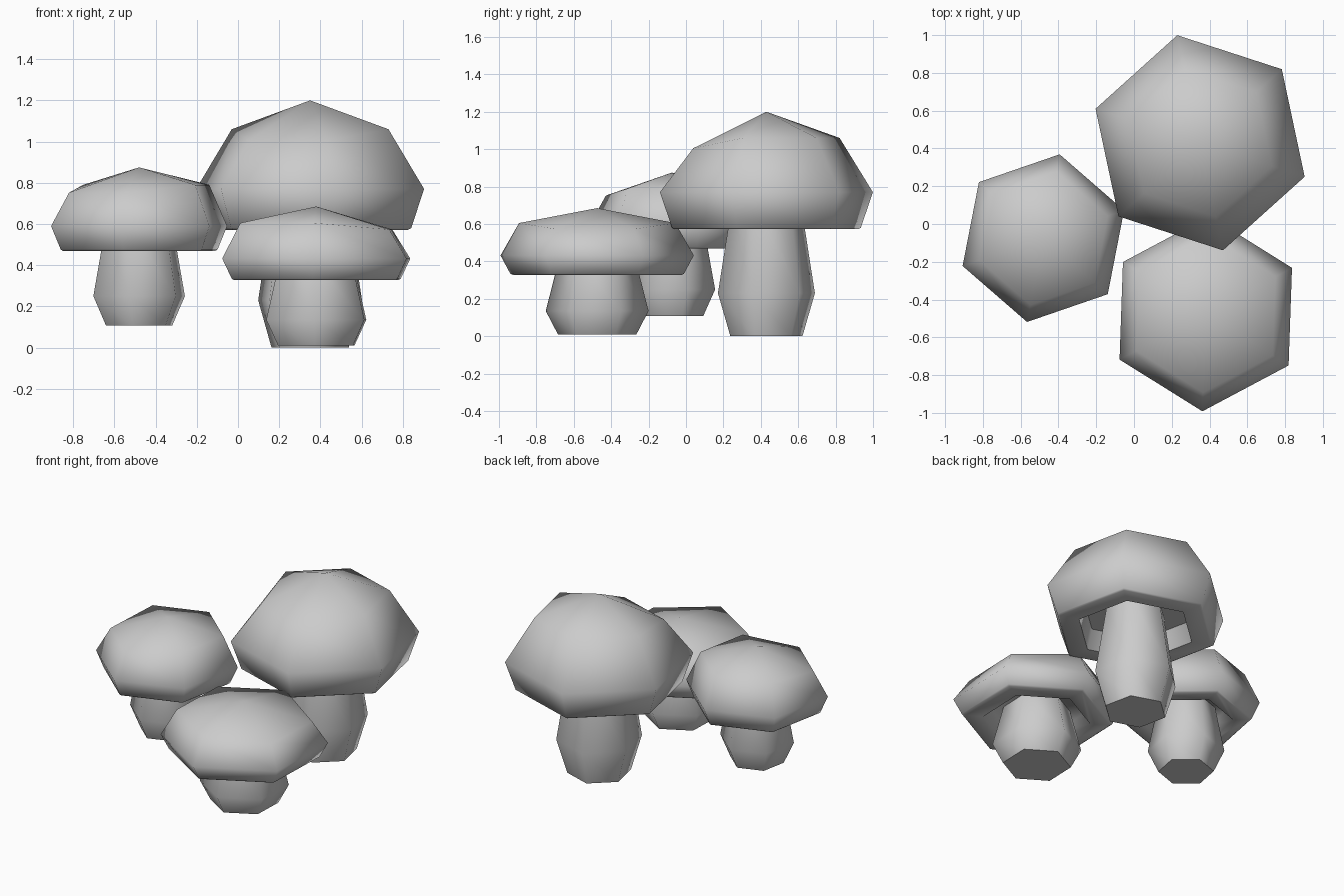
import bpy, bmesh
from math import cos, sin, radians

if "Cube" in bpy.data.objects:
    bpy.data.objects.remove(bpy.data.objects["Cube"])


def lathe(name, centre, turn, profile, angle, low=None, tip_top=None, tip_end=None):
    """Stack six-sided rings (radius, z); low drops two corners of ring 0."""
    cx, cy = centre
    bm = bmesh.new()
    rings = []
    for i, (r, z) in enumerate(profile):
        ring = []
        for k in range(6):
            a = radians(turn + 60 * k)
            h = low if (i == 0 and low is not None and k < 2) else z
            ring.append(bm.verts.new((cx + r * cos(a), cy + r * sin(a), h)))
        rings.append(ring)
    for a, b in zip(rings, rings[1:]):
        for k in range(6):
            j = (k + 1) % 6
            bm.faces.new((a[k], b[k], b[j], a[j]))
    # Close each end with a point or a flat face
    for ring, tip in ((rings[0], tip_top), (rings[-1], tip_end)):
        if tip is None:
            bm.faces.new(ring)
        else:
            p = bm.verts.new((cx, cy, tip))
            for k in range(6):
                bm.faces.new((ring[k], ring[(k + 1) % 6], p))
    bmesh.ops.recalc_face_normals(bm, faces=bm.faces)
    mesh = bpy.data.meshes.new(name)
    bm.to_mesh(mesh)
    bm.free()
    obj = bpy.data.objects.new(name, mesh)
    bpy.context.collection.objects.link(obj)
    bpy.ops.object.select_all(action='DESELECT')
    obj.select_set(True)
    bpy.context.view_layer.objects.active = obj
    bpy.ops.object.shade_smooth_by_angle(angle=radians(angle))
    return obj


def mushroom(name, centre, turn, apex, shoulder, low, widest, rim, stem):
    R, r = widest[0], rim[0]
    depth = (apex - rim[1]) * 0.2
    # Cap: crown, shoulder, widest ring, rim, then a hollow underside
    lathe(name + "_cap", centre, turn,
          [shoulder, widest, rim, (r * 0.97, rim[1] - 0.008),
           (R * 0.64, rim[1] - 0.008), (R * 0.58, rim[1] + depth)],
          75, low=low, tip_top=apex, tip_end=rim[1] + depth)
    # Stem: bulging, running up into the cap
    lathe(name + "_stem", centre, turn, stem, 65)


mushroom("large_mushroom", (0.35, 0.43), 222, 1.20, (0.40, 1.06), 1.005,
         (0.582, 0.77), (0.516, 0.58),
         [(0.19, 0.70), (0.265, 0.23), (0.197, 0.0)])
mushroom("left_mushroom", (-0.48, -0.075), 199, 0.875, (0.36, 0.79), 0.752,
         (0.452, 0.59), (0.403, 0.477),
         [(0.178, 0.56), (0.235, 0.25), (0.17, 0.107)])
mushroom("front_mushroom", (0.38, -0.475), -32, 0.685, (0.418, 0.605), 0.573,
         (0.517, 0.432), (0.465, 0.335),
         [(0.205, 0.41), (0.275, 0.135), (0.21, 0.01)])
